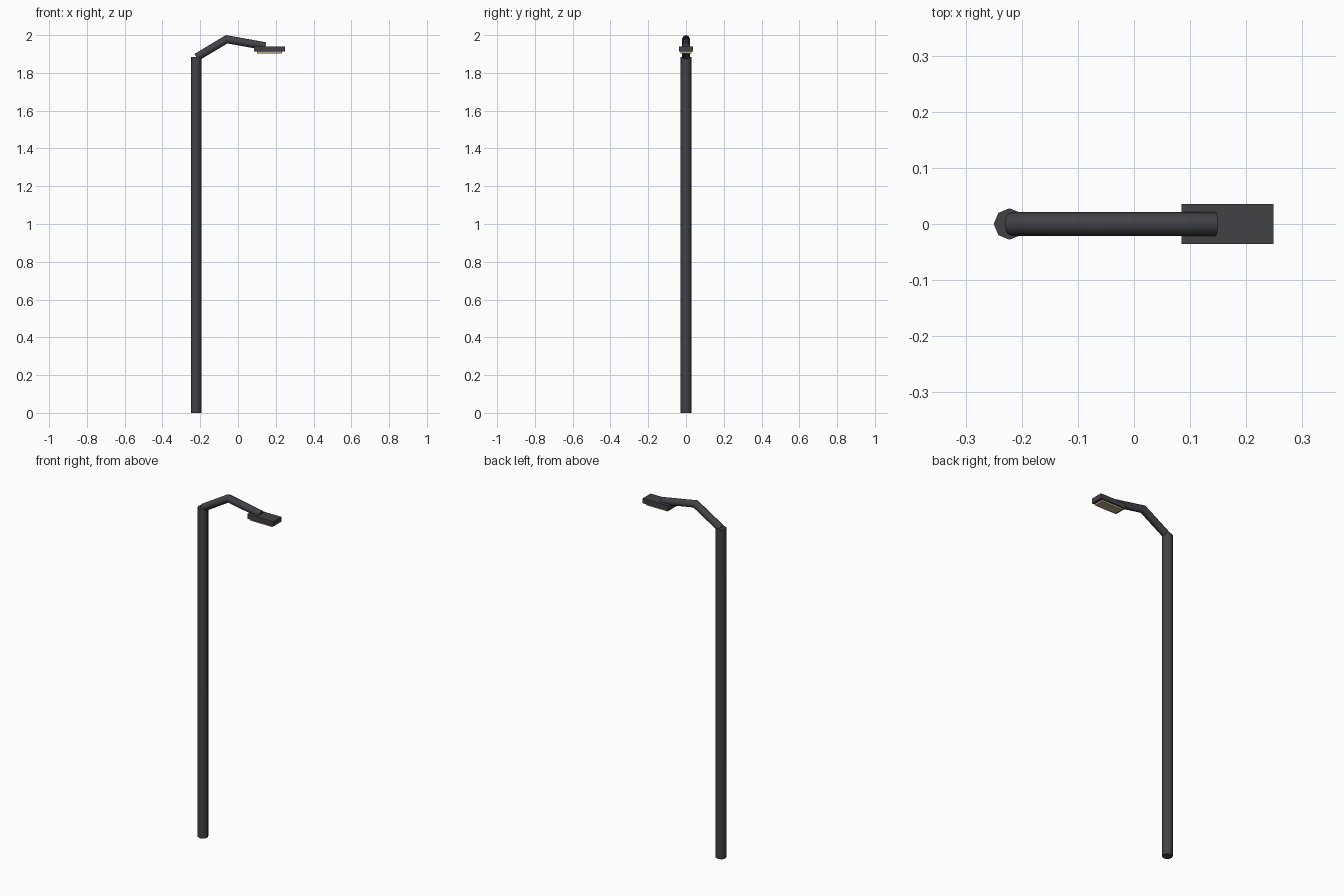
import bpy, bmesh
from math import pi, cos, sin
from mathutils import Vector

if "Cube" in bpy.data.objects:
    bpy.data.objects.remove(bpy.data.objects["Cube"])


def material(name, rgb):
    m = bpy.data.materials.new(name)
    m.diffuse_color = (*rgb, 1)
    m.use_nodes = True
    m.node_tree.nodes["Principled BSDF"].inputs["Base Color"].default_value = m.diffuse_color
    return m


DARK = material("dark_metal", (0.055, 0.055, 0.062))
GLOW = material("warm_lens", (0.50, 0.38, 0.24))


def make_object(name, bm, mat):
    bmesh.ops.recalc_face_normals(bm, faces=bm.faces)
    mesh = bpy.data.meshes.new(name)
    bm.to_mesh(mesh)
    bm.free()
    mesh.materials.append(mat)
    ob = bpy.data.objects.new(name, mesh)
    bpy.context.collection.objects.link(ob)
    return ob


def tube(name, path, radius, sides, mat):
    """Capped tube along a path in the xz plane, with mitred bends."""
    pts = [Vector((x, 0, z)) for x, z in path]
    dirs = [(b - a).normalized() for a, b in zip(pts, pts[1:])]
    side = Vector((0, 1, 0))
    bm = bmesh.new()
    rings = []
    for i, p in enumerate(pts):
        d0, d1 = dirs[max(i - 1, 0)], dirs[min(i, len(dirs) - 1)]
        t = (d0 + d1).normalized()
        up = t.cross(side) / t.dot(d0)
        rings.append([bm.verts.new(p + radius * (side * cos(a) + up * sin(a)))
                      for a in (2 * pi * k / sides for k in range(sides))])
    for r0, r1 in zip(rings, rings[1:]):
        for k in range(sides):
            n = (k + 1) % sides
            bm.faces.new((r0[k], r0[n], r1[n], r1[k]))
    bm.faces.new(rings[0])
    bm.faces.new(rings[-1])
    return make_object(name, bm, mat)


def box(name, lo, hi, mat):
    bm = bmesh.new()
    bmesh.ops.create_cube(bm, size=1)
    lo, hi = Vector(lo), Vector(hi)
    for v in bm.verts:
        v.co = (lo + hi) / 2 + v.co * (hi - lo)
    return make_object(name, bm, mat)


# Upright octagonal pole
pole = tube("pole", [(-0.222, 0), (-0.222, 1.885)], 0.028, 8, DARK)

# Bent arm reaching out to the lamp
arm = tube("arm", [(-0.22, 1.882), (-0.06, 1.978), (0.146, 1.941)], 0.021, 8, DARK)

# Flat lamp housing and the lens under it
box("lamp_head", (0.085, -0.036, 1.913), (0.249, 0.036, 1.941), DARK)
box("lamp_lens", (0.100, -0.028, 1.903), (0.234, 0.028, 1.916), GLOW)

# Soft shading around the tubes, sharp at caps and bends
for ob in (pole, arm):
    bpy.ops.object.select_all(action='DESELECT')
    ob.select_set(True)
    bpy.context.view_layer.objects.active = ob
    bpy.ops.object.shade_smooth_by_angle(angle=pi / 180 * 50)
